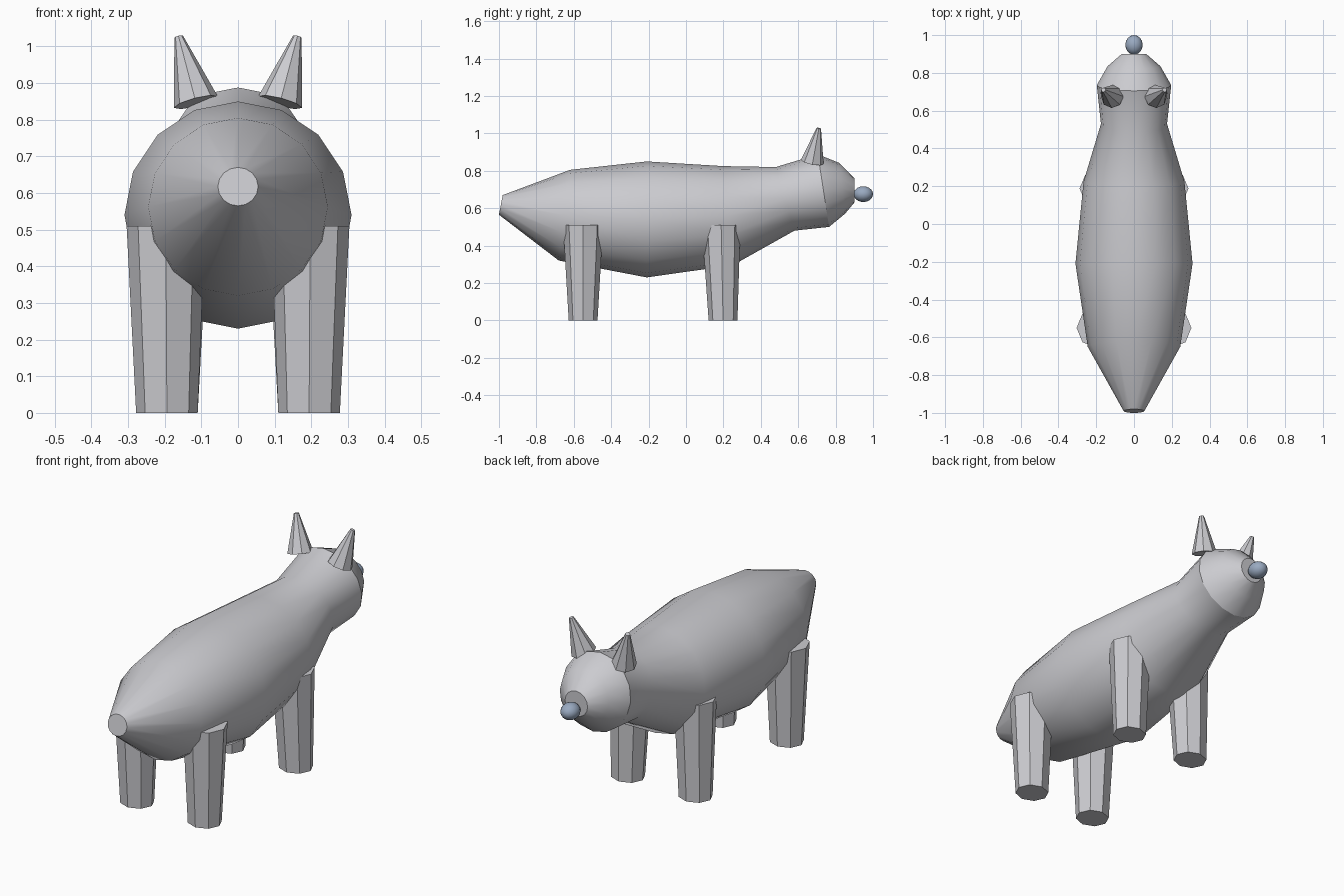
import bpy, bmesh, math
from mathutils import Vector

if "Cube" in bpy.data.objects:
    bpy.data.objects.remove(bpy.data.objects["Cube"])


def material(name, rgb):
    m = bpy.data.materials.new(name)
    m.diffuse_color = (*rgb, 1)
    m.use_nodes = True
    m.node_tree.nodes["Principled BSDF"].inputs["Base Color"].default_value = m.diffuse_color
    return m


GREY = material("pale grey", (0.6, 0.6, 0.63))
BLUE = material("blue grey", (0.32, 0.40, 0.53))


def loft(name, rings, mat, smooth=False):
    """Skin a list of vertex rings and cap both ends."""
    bm = bmesh.new()
    loops = [[bm.verts.new(p) for p in r] for r in rings]
    n = len(loops[0])
    for a, b in zip(loops, loops[1:]):
        for i in range(n):
            j = (i + 1) % n
            bm.faces.new((a[i], a[j], b[j], b[i]))
    bm.faces.new(loops[0])
    bm.faces.new(loops[-1])
    bmesh.ops.recalc_face_normals(bm, faces=bm.faces)
    me = bpy.data.meshes.new(name)
    bm.to_mesh(me)
    bm.free()
    me.materials.append(mat)
    ob = bpy.data.objects.new(name, me)
    bpy.context.collection.objects.link(ob)
    if smooth:
        smooth_by_angle(ob)
    return ob


def smooth_by_angle(ob):
    bpy.ops.object.select_all(action='DESELECT')
    ob.select_set(True)
    bpy.context.view_layer.objects.active = ob
    bpy.ops.object.shade_smooth_by_angle(angle=math.radians(30))


def ellipse(centre, u, v, n):
    c, u, v = Vector(centre), Vector(u), Vector(v)
    return [c + u * math.cos(t) + v * math.sin(t)
            for t in (2 * math.pi * i / n for i in range(n))]


# body and head: each section is (top y, top z, bottom y, bottom z, half width)
sections = [
    (-0.98, 0.67, -1.0, 0.565, 0.055),
    (-0.62, 0.805, -0.68, 0.32, 0.245),
    (-0.21, 0.85, -0.21, 0.23, 0.31),
    (0.20, 0.825, 0.25, 0.295, 0.267),
    (0.48, 0.82, 0.58, 0.48, 0.175),
    (0.705, 0.888, 0.765, 0.50, 0.197),
    (0.82, 0.842, 0.85, 0.57, 0.14),
    (0.90, 0.76, 0.90, 0.63, 0.065),
]
rings = []
for ty, tz, by, bz, w in sections:
    top, bottom = Vector((0, ty, tz)), Vector((0, by, bz))
    rings.append(ellipse((top + bottom) / 2, (top - bottom) / 2, (w, 0, 0), 16))
loft("body", rings, GREY, smooth=True)

# mirrored legs and ears
for side, s in (("left", -1), ("right", 1)):
    for name, x, y0, y1, r in (("front_leg", 0.185, 0.198, 0.188, 0.103),
                               ("rear_leg", 0.197, -0.55, -0.55, 0.107)):
        loft(f"{name}_{side}", [
            ellipse((s * 0.194, y0, 0), (0.084, 0, 0), (0, 0.077, 0), 8),
            ellipse((s * x, y1, 0.51), (r, 0, 0), (0, r, 0), 8)], GREY)

    base = Vector((s * 0.115, 0.675, 0.848))
    tip = Vector((s * 0.162, 0.71, 1.027))
    axis = (tip - base).normalized()
    u = axis.cross(Vector((0, 1, 0))).normalized()
    v = axis.cross(u)
    loft(f"ear_{side}", [ellipse(base, u * 0.062, v * 0.062, 8),
                         ellipse(tip, u * 0.012, v * 0.012, 8)], GREY)

# nose
bpy.ops.mesh.primitive_uv_sphere_add(segments=16, ring_count=10, radius=1,
                                     location=(0, 0.948, 0.675))
nose = bpy.context.object
nose.name = "nose"
nose.scale = (0.046, 0.052, 0.042)
nose.data.materials.append(BLUE)
smooth_by_angle(nose)
